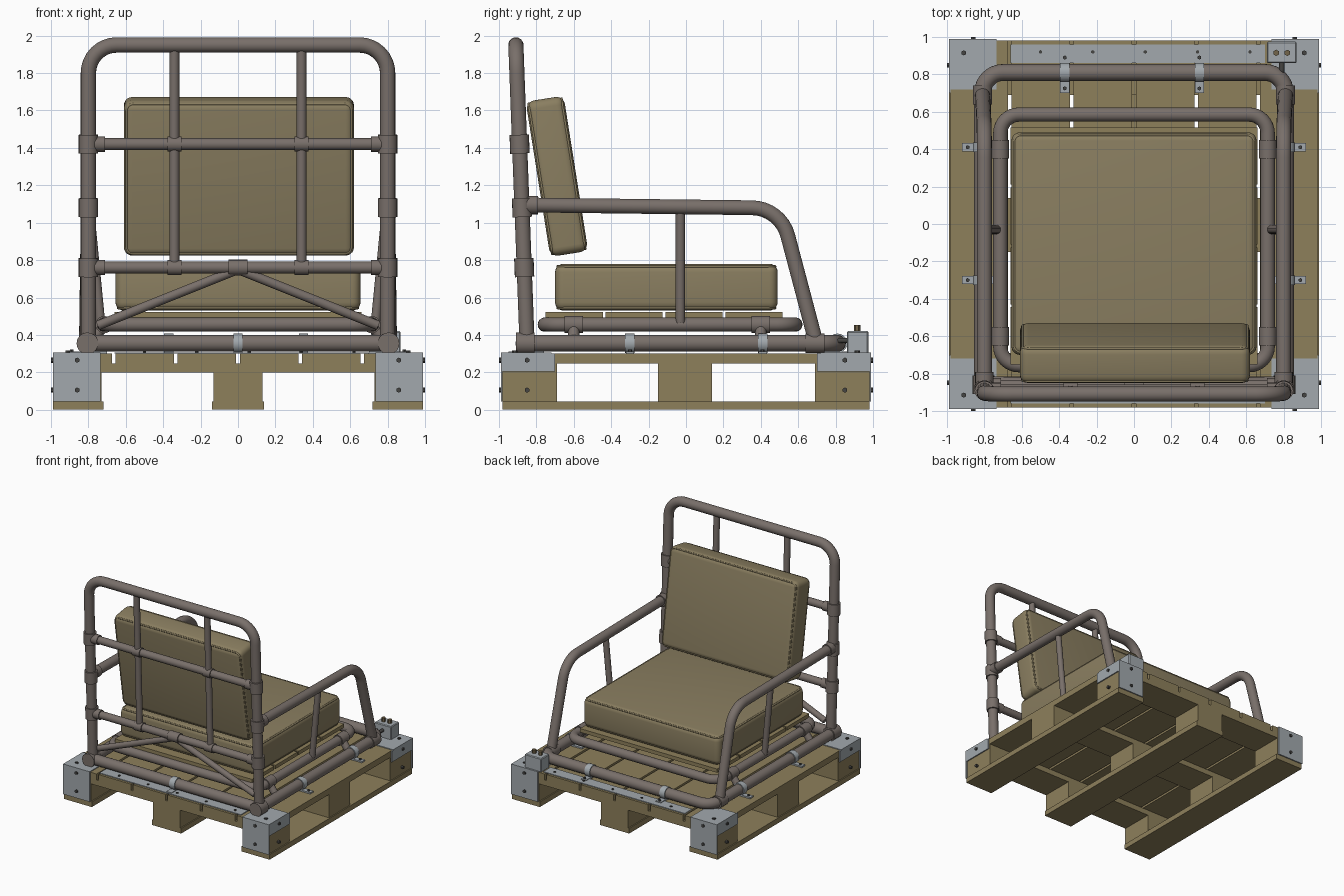
import bpy, bmesh, math
from mathutils import Vector, Matrix

cube = bpy.data.objects.get("Cube")
if cube:
    bpy.data.objects.remove(cube, do_unlink=True)

made = []


def material(name, r, g, b):
    m = bpy.data.materials.new(name)
    m.use_nodes = True
    m.diffuse_color = (r, g, b, 1)
    node = m.node_tree.nodes["Principled BSDF"]
    node.inputs["Base Color"].default_value = (r, g, b, 1)
    node.inputs["Roughness"].default_value = 0.8
    return m


WOOD = material("pallet wood", 0.27, 0.215, 0.105)
FABRIC = material("cushion fabric", 0.255, 0.21, 0.118)
PIPE = material("painted pipe", 0.19, 0.16, 0.144)
STEEL = material("galvanised steel", 0.36, 0.395, 0.42)
DARK = material("dark bolt", 0.06, 0.058, 0.055)
BRASS = material("brass bolt", 0.17, 0.13, 0.07)


def add(name, mesh, mat, matrix=None):
    mesh.materials.clear()
    mesh.materials.append(mat)
    ob = bpy.data.objects.new(name, mesh)
    bpy.context.scene.collection.objects.link(ob)
    if matrix:
        ob.matrix_world = matrix
    made.append(ob)
    return ob


def box(name, xs, ys, zs, mat, bevel=0.0, segments=1, matrix=None):
    bm = bmesh.new()
    bmesh.ops.create_cube(bm, size=1)
    for v in bm.verts:
        for i, (lo, hi) in enumerate((xs, ys, zs)):
            v.co[i] = hi if v.co[i] > 0 else lo
    if bevel:
        bmesh.ops.bevel(bm, geom=bm.edges[:], offset=bevel, segments=segments,
                        profile=0.5, affect='EDGES')
    mesh = bpy.data.meshes.new(name)
    bm.to_mesh(mesh)
    bm.free()
    return add(name, mesh, mat, matrix)


def rod(name, a, b, r, mat, sides=20):
    a, b = Vector(a), Vector(b)
    d = b - a
    bm = bmesh.new()
    bmesh.ops.create_cone(bm, cap_ends=True, segments=sides, radius1=r, radius2=r, depth=d.length)
    mesh = bpy.data.meshes.new(name)
    bm.to_mesh(mesh)
    bm.free()
    turn = d.to_track_quat('Z', 'Y').to_matrix().to_4x4()
    return add(name, mesh, mat, Matrix.Translation((a + b) / 2) @ turn)


def collar(name, centre, axis, length, r, mat=PIPE):
    c, half = Vector(centre), Vector(axis).normalized() * length / 2
    return rod(name, c - half, c + half, r, mat)


def filleted(points, radius, closed):
    pts = [Vector(p) for p in points]
    out = []
    for i, p in enumerate(pts):
        if not closed and i in (0, len(pts) - 1):
            out.append(p)
            continue
        a = (pts[i - 1] - p).normalized()
        b = (pts[(i + 1) % len(pts)] - p).normalized()
        half = a.angle(b) / 2
        centre = p + (a + b).normalized() * radius / math.sin(half)
        reach = radius / math.tan(half)
        start = (p + a * reach - centre).normalized()
        end = (p + b * reach - centre).normalized()
        out += [centre + start.slerp(end, k / 8).normalized() * radius for k in range(9)]
    return out


def tube(name, points, r, mat, radius=0.1, closed=False, matrix=None):
    path = filleted(points, radius, closed)
    curve = bpy.data.curves.new(name, 'CURVE')
    curve.dimensions = '3D'
    curve.bevel_depth, curve.bevel_resolution, curve.use_fill_caps = r, 7, True
    spline = curve.splines.new('POLY')
    spline.points.add(len(path) - 1)
    for sp, p in zip(spline.points, path):
        sp.co = (*p, 1)
    spline.use_cyclic_u = closed
    temp = bpy.data.objects.new(name + " path", curve)
    bpy.context.scene.collection.objects.link(temp)
    deps = bpy.context.evaluated_depsgraph_get()
    mesh = bpy.data.meshes.new_from_object(temp.evaluated_get(deps))
    bpy.data.objects.remove(temp, do_unlink=True)
    return add(name, mesh, mat, matrix)


def rectangle(x, y0, y1, z):
    return [(-x, y0, z), (x, y0, z), (x, y1, z), (-x, y1, z)]


def cushion(name, w, d, t, matrix):
    box(name, (-w / 2, w / 2), (-d / 2, d / 2), (-t / 2, t / 2), FABRIC, 0.045, 5, matrix)
    for s in (-1, 1):
        tube(name + "_piping", rectangle(w / 2 - 0.014, -d / 2 + 0.014, d / 2 - 0.014, s * (t / 2 - 0.014)),
             0.007, FABRIC, 0.04, True, matrix)


# Pallet: runners, blocks, cross boards and deck boards
spans_y = [(-0.98, -0.69), (-0.15, 0.14), (0.69, 0.98)]
for x0, x1 in [(-0.98, -0.73), (-0.13, 0.13), (0.73, 0.98)]:
    box("runner", (x0 - 0.01, x1 + 0.01), (-0.98, 0.98), (0, 0.045), WOOD)
    for ys in spans_y:
        box("block", (x0, x1), ys, (0.045, 0.2), WOOD)
for ys in spans_y:
    box("cross_board", (-0.98, 0.98), ys, (0.2, 0.247), WOOD)
edges = [-0.99, -0.665, -0.333, 0, 0.333, 0.665, 0.99]
for x0, x1 in zip(edges, edges[1:]):
    box("deck_board", (x0 + 0.01, x1 - 0.01), (-0.98, 0.98), (0.247, 0.3), WOOD)

# Steel corner brackets and bolts
for sx in (-1, 1):
    for sy in (-1, 1):
        def span(s, lo, hi):
            return sorted((s * lo, s * hi))
        box("corner_top", span(sx, 0.735, 0.99), span(sy, 0.72, 0.99), (0.3, 0.307), STEEL)
        box("corner_end", span(sx, 0.735, 0.99), span(sy, 0.98, 0.99), (0.045, 0.3), STEEL)
        box("corner_side", span(sx, 0.98, 0.99), span(sy, 0.70, 0.99), (0.205, 0.3), STEEL)
        rod("top_bolt", (sx * 0.91, sy * 0.915, 0.3), (sx * 0.91, sy * 0.915, 0.316), 0.014, DARK, 6)
        for z in (0.105, 0.265):
            rod("end_bolt", (sx * 0.86, sy * 0.98, z), (sx * 0.86, sy, z), 0.014, DARK, 6)
            rod("side_bolt", (sx * 0.97, sy * 0.85, z), (sx, sy * 0.85, z), 0.014, DARK, 6)

# Steel strips along both deck ends
for sy in (-1, 1):
    box("deck_strip", (-0.66, 0.7), sorted((sy * 0.86, sy * 0.96)), (0.3, 0.307), STEEL)
    for k in range(5):
        x = -0.5 + 0.28 * k
        rod("strip_bolt", (x, sy * 0.92, 0.3), (x, sy * 0.92, 0.314), 0.01, DARK, 6)

# Base ring and seat ring
Z0, Z1 = 0.355, 0.455
tube("base_ring", [(-0.81, -0.86, Z0), (-0.81, 0.81, Z0), (0.81, 0.81, Z0), (0.81, -0.86, Z0)],
     0.045, PIPE, 0.11)
rod("base_rear_bar", (-0.8, -0.86, Z0), (0.8, -0.86, Z0), 0.045, PIPE)
tube("seat_ring", rectangle(0.715, -0.755, 0.585, Z1), 0.038, PIPE, 0.1, True)

# Pipe clamps on the deck
for x in (-0.37, 0.35):
    collar("rear_clamp", (x, 0.81, Z0), (1, 0, 0), 0.05, 0.052, STEEL)
    box("clamp_foot", (x - 0.025, x + 0.025), (0.70, 0.91), (0.3, 0.312), STEEL)
    for y in (0.725, 0.89):
        rod("clamp_bolt", (x, y, 0.31), (x, y, 0.322), 0.011, DARK, 6)
collar("back_clamp", (0, -0.86, Z0), (1, 0, 0), 0.05, 0.052, STEEL)
box("clamp_foot", (-0.025, 0.025), (-0.95, -0.76), (0.3, 0.312), STEEL)
for s in (-1, 1):
    for y in (-0.3, 0.41):
        collar("side_clamp", (s * 0.81, y, Z0), (0, 1, 0), 0.05, 0.052, STEEL)
        box("clamp_foot", sorted((s * 0.7, s * 0.92)), (y - 0.022, y + 0.022), (0.3, 0.312), STEEL)
        rod("clamp_bolt", (s * 0.89, y, 0.31), (s * 0.89, y, 0.322), 0.011, DARK, 6)


# Back frame
def lean(x, z):
    return (x, -0.85 - 0.0375 * (z - 0.36), z)


tube("back_frame", [lean(-0.8, 0.36), lean(-0.8, 1.95), lean(0.8, 1.95), lean(0.8, 0.36)],
     0.041, PIPE, 0.15)
for z in (0.76, 1.42):
    rod("back_rail", lean(-0.8, z), lean(0.8, z), 0.032, PIPE)
collar("centre_collar", lean(0, 0.76), (1, 0, 0), 0.1, 0.042)

for s in (-1, 1):
    rod("back_spindle", lean(s * 0.34, 0.76), lean(s * 0.34, 1.94), 0.026, PIPE)
    rod("back_brace", lean(0, 0.75), (s * 0.75, -0.84, 0.45), 0.025, PIPE)
    for z in (0.76, 1.42):
        collar("spindle_collar", lean(s * 0.34, z), (1, 0, 0), 0.075, 0.04)
    for z in (0.76, 1.08, 1.42):
        collar("post_collar", lean(s * 0.8, z), (0, -0.0375, 1), 0.1, 0.052)
        if z != 1.08:
            collar("rail_socket", lean(s * 0.75, z), (1, 0, 0), 0.08, 0.041)
    collar("base_tee", (s * 0.805, -0.86, Z0), (0, 1, 0), 0.1, 0.058)
    # Armrest with its strut and lower tee
    tube("armrest", [(s * 0.8, -0.87, 1.095), (s * 0.8, 0.505, 1.078), (s * 0.81, 0.695, 0.36)],
         0.04, PIPE, 0.2)
    collar("arm_socket", (s * 0.8, -0.82, 1.094), (0, 1, 0), 0.06, 0.049)
    rod("arm_strut", (s * 0.795, -0.03, 1.08), (s * 0.735, -0.03, 0.465), 0.025, PIPE)
    collar("arm_tee", (s * 0.81, 0.69, Z0), (0, 1, 0), 0.1, 0.052)
    # Links joining the two rings
    for y in (-0.6, 0.4):
        collar("ring_collar", (s * 0.715, y, Z1), (0, 1, 0), 0.1, 0.046)
        rod("ring_link", (s * 0.715, y, Z1), (s * 0.79, y, Z0), 0.03, PIPE)

# Seat slats and cushions
for k in range(4):
    y = -0.75 + 0.32 * k
    box("seat_slat", (-0.66, 0.66), (y, y + 0.305), (0.49, 0.522), WOOD)
cushion("seat_cushion", 1.31, 1.19, 0.25, Matrix.Translation((0, -0.105, 0.655)))
cushion("back_cushion", 1.23, 0.84, 0.205,
        Matrix.Translation((0.005, -0.69, 1.248)) @ Matrix.Rotation(math.radians(99), 4, 'X'))

# Junction box with bolts and cable
box("junction_box", (0.71, 0.87), (0.86, 0.975), (0.3, 0.42), STEEL, 0.006)
for x in (0.76, 0.82):
    rod("box_terminal", (x, 0.915, 0.41), (x, 0.915, 0.452), 0.017, BRASS, 6)
tube("box_cable", [(0.79, 0.87, 0.37), (0.79, 0.82, 0.37), (0.79, 0.77, 0.34)], 0.014, DARK, 0.03)

# Smooth round parts while keeping hard edges
bpy.ops.object.select_all(action='DESELECT')
for ob in made:
    ob.select_set(True)
bpy.context.view_layer.objects.active = made[0]
bpy.ops.object.shade_smooth_by_angle(angle=math.radians(35))
